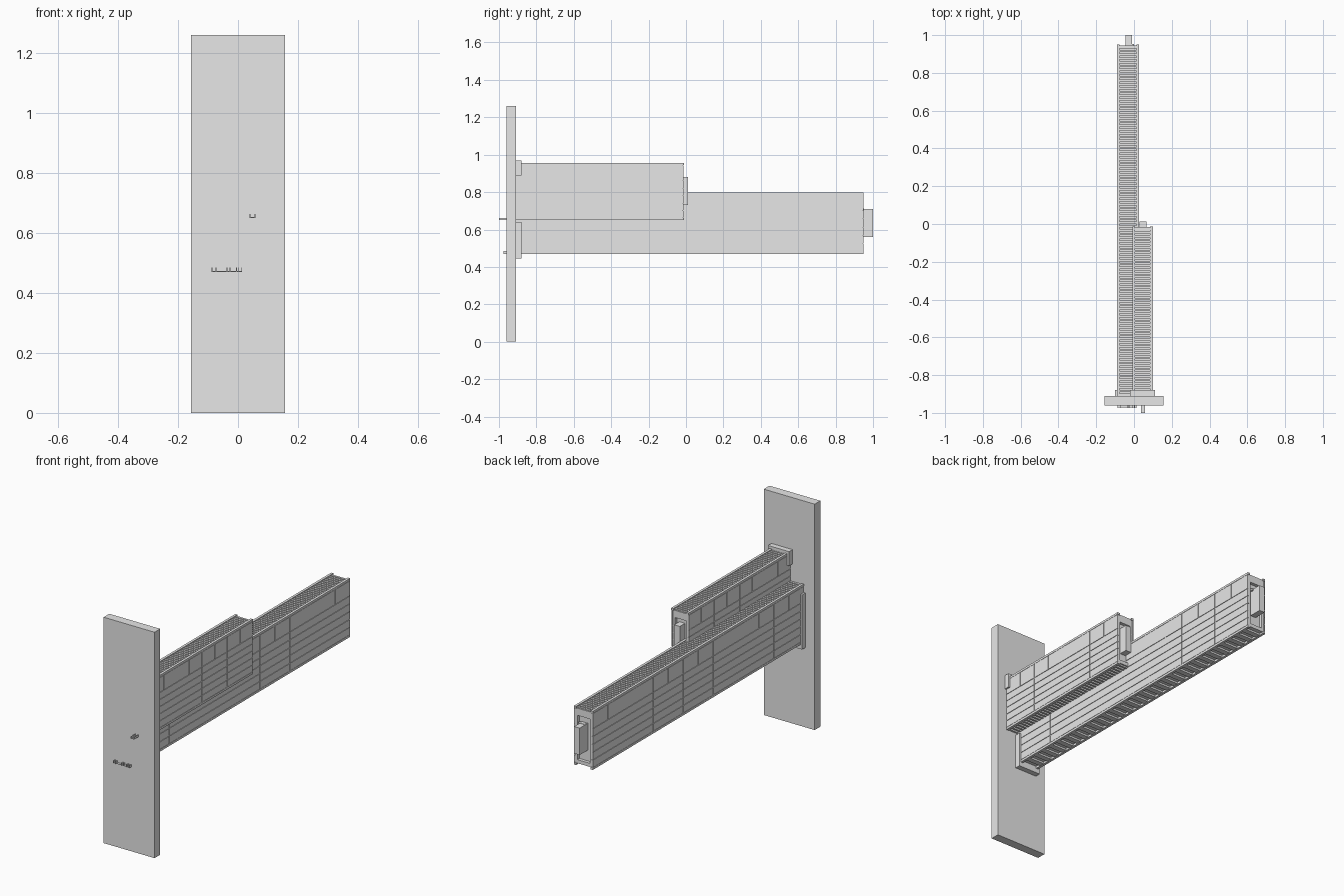
import bpy
import bmesh
from mathutils import Matrix, Vector

cube = bpy.data.objects.get("Cube")
if cube:
    bpy.data.objects.remove(cube, do_unlink=True)

grey = bpy.data.materials.new("plain grey")
grey.use_nodes = True
GREY = (0.8, 0.8, 0.8, 1)
grey.diffuse_color = GREY
grey.node_tree.nodes["Principled BSDF"].inputs["Base Color"].default_value = GREY


def boxes(name, spans):
    """One object made of boxes, each given as x, y and z ranges."""
    bm = bmesh.new()
    for span in spans:
        size = Vector([b - a for a, b in span])
        mid = Vector([(a + b) / 2 for a, b in span])
        bmesh.ops.create_cube(bm, size=1, matrix=Matrix.Translation(mid) @ Matrix.Diagonal(size).to_4x4())
    mesh = bpy.data.meshes.new(name)
    bm.to_mesh(mesh)
    bm.free()
    mesh.materials.append(grey)
    obj = bpy.data.objects.new(name, mesh)
    bpy.context.collection.objects.link(obj)


def spread(start, end, count):
    return [start + (end - start) * i / count for i in range(count + 1)]


def beam(name, x, y, z, band, rungs, bays):
    (x0, x1), (y0, y1), (z0, z1) = x, y, z
    skin, gap, lip = 0.008, 0.0015, 0.012

    # Solid core, set back from the skin, the ribs and the open end
    boxes(name + "_core", [((x0 + 0.003, x1 - 0.003), (y0, y1 - 0.022), (z0 + lip, z1 - lip))])

    # Side planks with narrow seams; the upper band has twice as many joints
    planks = []
    rows = spread(z0 + lip, band, 5)
    bands = [(a, b, bays) for a, b in zip(rows, rows[1:])]
    bands.append((band, z1 - lip, bays * 2))
    for a, b, count in bands:
        joints = spread(y0, y1, count)
        for c, d in zip(joints, joints[1:]):
            for left, right in ((x0, x0 + skin), (x1 - skin, x1)):
                planks.append(((left, right), (c + gap, d - gap * (d < y1)), (a + gap, b - gap)))
    boxes(name + "_side_planks", planks)

    # Edge rails along top and bottom
    rails = []
    for low, high in ((z0, z0 + lip), (z1 - lip, z1)):
        for left, right in ((x0, x0 + 0.014), (x1 - 0.014, x1)):
            rails.append(((left, right), (y0, y1), (low, high)))
    boxes(name + "_edge_rails", rails)

    # Cross ribs between the rails: close on top, wider below
    pitch = 0.02
    top = [((x0 + 0.012, x1 - 0.012), (p, p + pitch * 0.6), (z1 - lip - 0.002, z1 - 0.004))
           for p in spread(y0, y1 - pitch, round((y1 - y0) / pitch))]
    boxes(name + "_top_ribs", top)
    step = (y1 - y0) / rungs
    bottom = [((x0 + 0.012, x1 - 0.012), (p, p + step * 0.5), (z0 + 0.002, z0 + lip + 0.002))
              for p in spread(y0, y1 - step, rungs - 1)]
    boxes(name + "_bottom_rungs", bottom)

    # Frame around the open end
    end = (y1 - 0.022, y1 - 0.004)
    boxes(name + "_end_frame", [
        ((x0 + 0.002, x0 + 0.02), end, (z0 + 0.01, z1 - 0.01)),
        ((x1 - 0.02, x1 - 0.002), end, (z0 + 0.01, z1 - 0.01)),
        ((x0 + 0.02, x1 - 0.02), end, (z1 - 0.05, z1 - 0.01)),
        ((x0 + 0.02, x1 - 0.02), end, (z0 + 0.01, z0 + 0.03)),
    ])


# Upright mounting plate
boxes("mounting_plate", [((-0.157, 0.157), (-0.96, -0.91), (0, 1.26))])

# Long lower beam and short upper beam
beam("lower_beam", (-0.09, 0.027), (-0.91, 0.95), (0.47, 0.797), 0.70, 31, 7)
beam("upper_beam", (-0.008, 0.10), (-0.91, -0.012), (0.65, 0.956), 0.86, 40, 4)

# Collars joining the beams to the plate
collar = (-0.912, -0.88)
boxes("lower_collar", [
    ((-0.10, 0.037), collar, (0.445, 0.475)),
    ((-0.10, -0.085), collar, (0.46, 0.75)),
    ((0.022, 0.037), collar, (0.46, 0.64)),
])
boxes("upper_collar", [
    ((-0.02, 0.11), collar, (0.95, 0.97)),
    ((-0.02, -0.004), collar, (0.89, 0.96)),
    ((0.096, 0.11), collar, (0.89, 0.96)),
])

# End connectors
boxes("lower_end_connector", [((-0.044, -0.01), (0.92, 1.0), (0.56, 0.71))])
boxes("upper_end_connector", [((0.03, 0.065), (-0.04, 0.012), (0.73, 0.88))])
boxes("lower_end_clip", [((-0.04, 0.0), (0.935, 0.952), (0.70, 0.712))])

# Thin fins passing through the front of the plate
fins = [((x, x + 0.003), (-0.975, -0.955), (0.47, 0.484))
        for x in (-0.088, -0.075, -0.038, -0.028, -0.007, 0.001, 0.011)]
fins.append(((-0.088, 0.014), (-0.972, -0.955), (0.47, 0.473)))
boxes("lower_fins", fins)
boxes("upper_fins", [
    ((0.038, 0.041), (-1.0, -0.955), (0.65, 0.662)),
    ((0.055, 0.058), (-1.0, -0.955), (0.65, 0.662)),
    ((0.038, 0.058), (-1.0, -0.955), (0.65, 0.653)),
])
